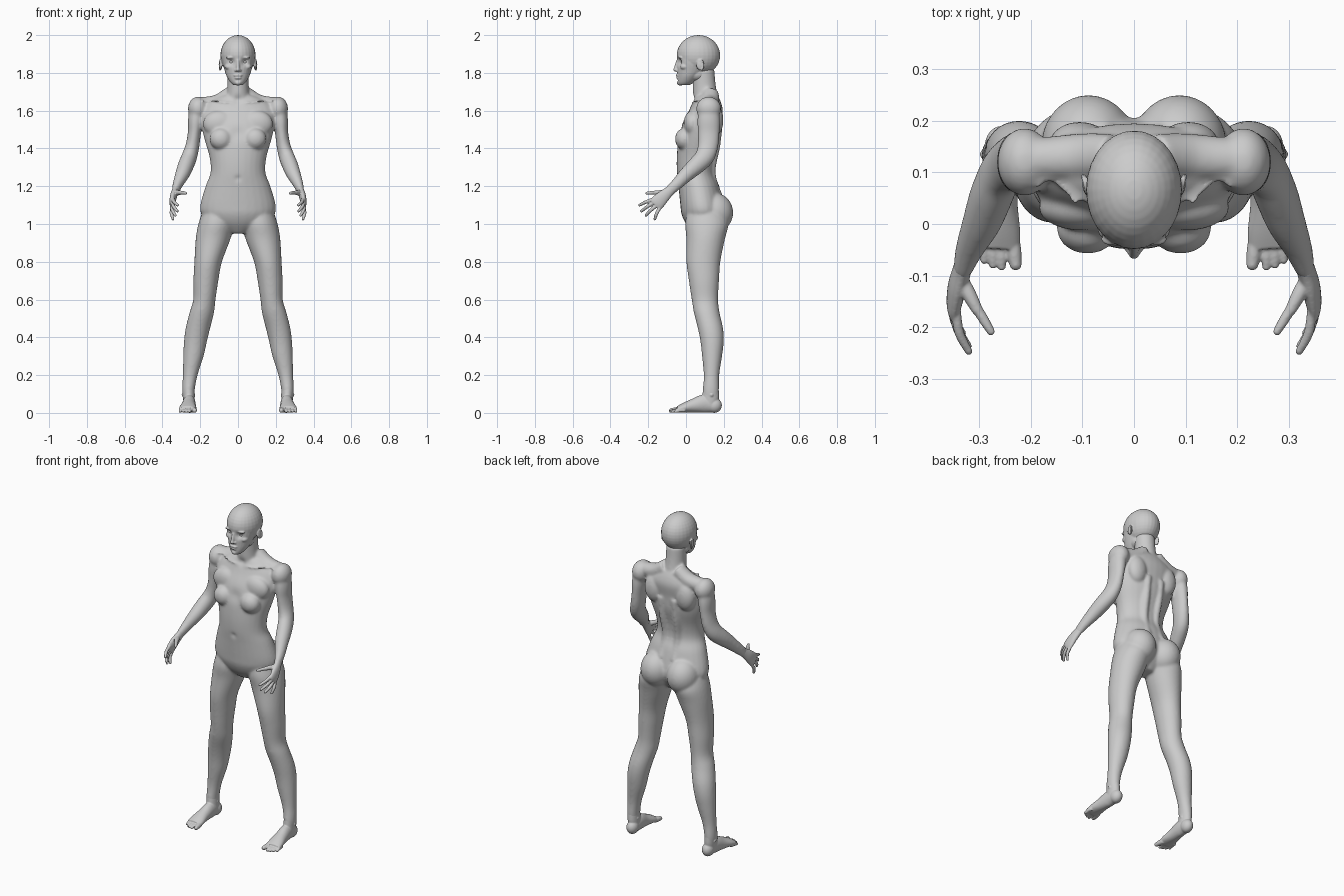
import bpy
import bmesh
import math
from mathutils import Matrix, Vector

default_cube = bpy.data.objects.get("Cube")
if default_cube:
    bpy.data.objects.remove(default_cube, do_unlink=True)

UNIT = 0.01  # part sizes below are given in hundredths
UP = Vector((0, 0, 1))
SIDE = Vector((1, 0, 0))

skin = bpy.data.materials.new("light grey")
skin.use_nodes = True
grey = (0.6, 0.6, 0.6, 1)
skin.diffuse_color = grey
skin.node_tree.nodes["Principled BSDF"].inputs["Base Color"].default_value = grey


def smooth_path(points, steps=4):
    """Spline through sections of (x, y, z, half width, half depth)."""
    points = [Vector(point) for point in points]
    padded = [points[0]] + points + [points[-1]]
    result = []
    for a, b, c, d in zip(padded, padded[1:], padded[2:], padded[3:]):
        for step in range(steps):
            t = step / steps
            result.append(0.5 * (2 * b + (c - a) * t
                                 + (2 * a - 5 * b + 4 * c - d) * t * t
                                 + (3 * b - a - 3 * c + d) * t * t * t))
    result.append(points[-1])
    return result


def tube(bm, sections, level=False, sides=28):
    """Closed loft of elliptical rings; level keeps the rings horizontal."""
    path = smooth_path(sections)
    rings = []
    for index, section in enumerate(path):
        before = path[max(index - 1, 0)]
        after = path[min(index + 1, len(path) - 1)]
        along = UP if level else (Vector(after[:3]) - Vector(before[:3])).normalized()
        across = (SIDE - along * along.dot(SIDE)).normalized()
        depth = along.cross(across)
        ring = []
        for k in range(sides):
            angle = math.tau * k / sides
            spot = (Vector(section[:3]) + across * section[3] * math.cos(angle)
                    + depth * section[4] * math.sin(angle))
            ring.append(bm.verts.new(spot * UNIT))
        rings.append(ring)
    for lower, upper in zip(rings, rings[1:]):
        for k in range(sides):
            n = (k + 1) % sides
            bm.faces.new((lower[k], lower[n], upper[n], upper[k]))
    bm.faces.new(rings[0])
    bm.faces.new(rings[-1])


def ball(bm, at, size):
    """Ellipsoid with a centre and three radii."""
    matrix = Matrix.Translation(Vector(at) * UNIT) @ Matrix.Diagonal((*size, 1 / UNIT)) 
    matrix = Matrix.Translation(Vector(at) * UNIT) @ Matrix.Diagonal(
        (*(Vector(size) * UNIT), 1))
    bmesh.ops.create_uvsphere(bm, u_segments=28, v_segments=18, radius=1, matrix=matrix)


def digit(bm, base, tip, radius, bend=(0, 0, 0)):
    """Finger or toe with a rounded tip and a slight bend."""
    middle = (Vector(base) + Vector(tip)) / 2 + Vector(bend)
    tube(bm, [(*base, radius, radius), (*middle, radius, radius),
              (*tip, radius * 0.8, radius * 0.8)], sides=14)
    ball(bm, tip, [radius * 0.8] * 3)


def mirror(bm):
    """Copy everything built so far to the other side."""
    geometry = bm.verts[:] + bm.edges[:] + bm.faces[:]
    for item in bmesh.ops.duplicate(bm, geom=geometry)["geom"]:
        if isinstance(item, bmesh.types.BMVert):
            item.co.x *= -1


def finish(name, bm, voxel=None, rounds=0, dents=()):
    """Make the object, fuse its pieces, press in dents and smooth it."""
    bmesh.ops.recalc_face_normals(bm, faces=bm.faces[:])
    mesh = bpy.data.meshes.new(name)
    bm.to_mesh(mesh)
    bm.free()
    part = bpy.data.objects.new(name, mesh)
    bpy.context.collection.objects.link(part)
    if voxel:
        fuse = part.modifiers.new("fuse", "REMESH")
        fuse.mode = "VOXEL"
        fuse.voxel_size = voxel * UNIT
        graph = bpy.context.evaluated_depsgraph_get()
        fused = bpy.data.meshes.new_from_object(part.evaluated_get(graph))
        part.modifiers.clear()
        part.data = fused
        bpy.data.meshes.remove(mesh)
        fused.name = name
        for vertex in fused.vertices:
            spot = Vector((abs(vertex.co.x), vertex.co.y, vertex.co.z)) / UNIT
            for centre, radius, push in dents:
                distance = (spot - Vector(centre)).length / radius
                if distance < 3:
                    vertex.co.y += push * UNIT * math.exp(-distance * distance)
        soften = part.modifiers.new("soften", "SMOOTH")
        soften.factor = 0.5
        soften.iterations = rounds
    part.data.materials.clear()
    part.data.materials.append(skin)
    part.data.shade_smooth()
    return part


# Body: legs
body = bmesh.new()
tube(body, [(11, 10.5, 106, 8, 10), (11.5, 11, 100, 9.5, 11.5), (13.2, 10.4, 92, 9.2, 10.2),
            (15.8, 9.2, 80, 7.3, 9), (17, 9.5, 70, 6.6, 8), (17.8, 10, 60, 5.9, 7),
            (19.2, 11, 53, 6.5, 6.8), (21.2, 12.9, 45, 6.5, 6.7), (22.5, 13.8, 38, 6.1, 6.2),
            (23.6, 13.8, 30, 5.4, 5.3), (25.3, 13.5, 20, 3.9, 4.1), (26.2, 13.2, 12, 3.3, 4.3),
            (26, 13, 5, 2.8, 4)], level=True)
ball(body, at=(19.2, 6.8, 55), size=(3.6, 3, 4.2))  # kneecap
ball(body, at=(8.8, 15, 106), size=(9.2, 10, 10.5))  # buttock

# Body: arms
tube(body, [(21.3, 12, 163, 4, 5), (22.4, 12, 155, 4.1, 6), (23.1, 12, 148, 3.5, 5.7),
            (24.2, 11.6, 141, 3.7, 5.4), (25.8, 9.8, 135.5, 4.1, 5.1), (27.6, 5.5, 131, 4.2, 4.7),
            (29.4, .5, 126.5, 3.8, 4), (31.7, -4.5, 121.5, 2.8, 3.2), (33, -8.2, 118, 2, 2.8),
            (33.4, -9.4, 117, 1.7, 2.5)])
ball(body, at=(21.2, 12, 161), size=(5.3, 6.6, 6.4))  # shoulder

# Body: muscles of the chest, back and shoulders
tube(body, [(4, 13, 169, 4, 4.5), (11, 13, 164.5, 4, 4.5), (20, 12.5, 163, 4, 4)])
tube(body, [(2, 4, 164, 1.2, 1.2), (10, 4.5, 165, 1.2, 1.2), (19, 8.5, 165.5, 1.5, 1.5)], level=True)
tube(body, [(4.5, 14.5, 115, 3.5, 5), (4, 11.2, 127, 3, 4.5), (4.5, 13, 140, 3, 5),
            (4.5, 14.5, 152, 3, 5)], level=True)
ball(body, at=(9, -.8, 145), size=(6, 5, 5.8))  # breast
ball(body, at=(10, 3.2, 153), size=(8.5, 4.5, 7))  # upper chest
ball(body, at=(10.5, 15.3, 155), size=(6, 4.5, 8.5))  # shoulder blade
mirror(body)

# Body: trunk and neck
tube(body, [(0, 9, 95, 5, 5), (0, 9, 100, 15, 9), (0, 9, 105, 19.3, 11.3), (0, 8.5, 110, 20, 11.5),
            (0, 6.8, 120, 17.2, 10.8), (0, 5.1, 127, 14.6, 9.9), (0, 5.3, 135, 15, 10.2),
            (0, 7, 145, 17.8, 11), (0, 8.3, 153, 19.5, 10.3), (0, 10.5, 160, 19.5, 9),
            (0, 11, 164.5, 16, 7.5), (0, 11, 168, 9, 5.8)], level=True)
tube(body, [(0, 11, 162, 7.5, 6.5), (0, 10.2, 168, 6.1, 6.5), (0, 9.6, 174, 5.6, 6.1),
            (0, 9, 182, 5.6, 6)], level=True)
finish("body", body, voxel=0.65, rounds=12,
       dents=[((0, -5, 124), 1.3, 1), ((0, 3, 166), 2, 1), ((0, -4, 148), 3.5, .8)])

# Head: cheeks, brows, nostrils and ears
head = bmesh.new()
ball(head, at=(4.8, -.6, 183.3), size=(2.3, 2.6, 1.8))
ball(head, at=(3.4, -2.9, 188), size=(3, 1.6, .9))
ball(head, at=(1.1, -4.7, 181.3), size=(.8, .9, .7))
ball(head, at=(9.2, 7.5, 184), size=(.8, 1.5, 2.7))
rim = []
for step in range(9):
    turn = math.radians(-70 + step * 35)
    rim.append((9.4 + .4 * math.cos(turn), 7.6 + 1.7 * math.cos(turn),
                184 + 2.8 * math.sin(turn), .5, .5))
for start, end in zip(rim, rim[1:]):
    digit(head, start[:3], end[:3], .5)
mirror(head)

# Head: skull, jaw, nose and mouth
ball(head, at=(0, 6.6, 189.3), size=(9.3, 11.5, 10.7))
tube(head, [(0, -1, 173.5, 2.4, 2.8), (0, 0, 175, 4, 4.5), (0, 1.6, 178, 5.9, 6.2),
            (0, 3, 181, 7, 7.7), (0, 4, 185, 8.1, 8.8), (0, 5, 190, 8.8, 9.6)], level=True)
ball(head, at=(0, 6, 179.5), size=(6, 6, 4.5))
ball(head, at=(0, -3, 174.9), size=(2, 1.9, 1.6))
tube(head, [(0, -4, 187, .9, 1), (0, -4.9, 184, .9, 1.1), (0, -5.4, 181.8, 1.1, 1.2)], level=True)
ball(head, at=(0, -5.5, 181.7), size=(1.2, 1.3, 1))
ball(head, at=(0, -4.5, 178.7), size=(2.3, 1, .7))
ball(head, at=(0, -4.4, 177.3), size=(1.9, 1, .7))
finish("head", head, voxel=0.35, rounds=5,
       dents=[((3.4, -4, 185.7), 1.8, 1.6), ((0, -5, 178), .8, .3), ((0, -5, 176.2), 1, .4)])

# Eyes
eyes = bmesh.new()
ball(eyes, at=(3.4, -1.5, 185.7), size=(1.5, 1.25, 1))
mirror(eyes)
finish("eyes", eyes)

# Hands: palm, four fingers and thumb
hands = bmesh.new()
tube(hands, [(32.6, -7, 119, 1.8, 2.6), (33.3, -9, 117.2, 1.8, 2.7), (34.2, -12, 114.5, 1.8, 3.4),
             (34.8, -15, 111.5, 1.5, 3.9), (34.9, -16.5, 110, 1.1, 3.6)])
for knuckle, tip in [((34.4, -17, 113.2), (32, -24.6, 110)),
                     ((34.9, -16.7, 111.4), (32.1, -23.6, 106.8)),
                     ((35, -15.7, 109.6), (33.2, -21.2, 104.6)),
                     ((34.9, -14, 108.4), (34.4, -16.5, 102.6))]:
    digit(hands, knuckle, tip, 0.95, bend=(.6, -.3, .1))
digit(hands, (33.3, -11, 116.5), (30.4, -16.5, 116.6), 1.4)
digit(hands, (30.6, -16, 116.6), (27.7, -20.8, 116.3), 1)
mirror(hands)
finish("hands", hands, voxel=0.32, rounds=5)

# Feet: heel, arch, ankle bones and toes
feet = bmesh.new()
ball(feet, at=(25.6, 15, 4), size=(3.3, 4, 4))
tube(feet, [(26.2, 13.2, 13, 3.2, 4.1), (26, 13, 8, 3.1, 4.5), (25.8, 12.5, 4, 3, 4)], level=True)
tube(feet, [(25.7, 16, 3.5, 2.8, 3.3), (25.8, 10, 4.9, 3.3, 4.8), (26.2, 4, 3.8, 3.7, 3.7),
            (26.5, -1, 2.7, 4.5, 2.6), (26.7, -4.5, 1.8, 4.6, 1.7)])
ball(feet, at=(26.2, 13.5, 9.5), size=(3.7, 1.8, 1.8))
digit(feet, (23.6, -3, 1.7), (22.9, -7.8, 1.3), 1.5)
for base, tip, reach in [(25.6, 25.6, -8.3), (27.2, 27.3, -7.9), (28.7, 29, -7), (30, 30.6, -5.6)]:
    digit(feet, (base, reach + 5, 1.3), (tip, reach, .8), 1, bend=(0, 0, .3))
mirror(feet)
finish("feet", feet, voxel=0.35, rounds=5)
